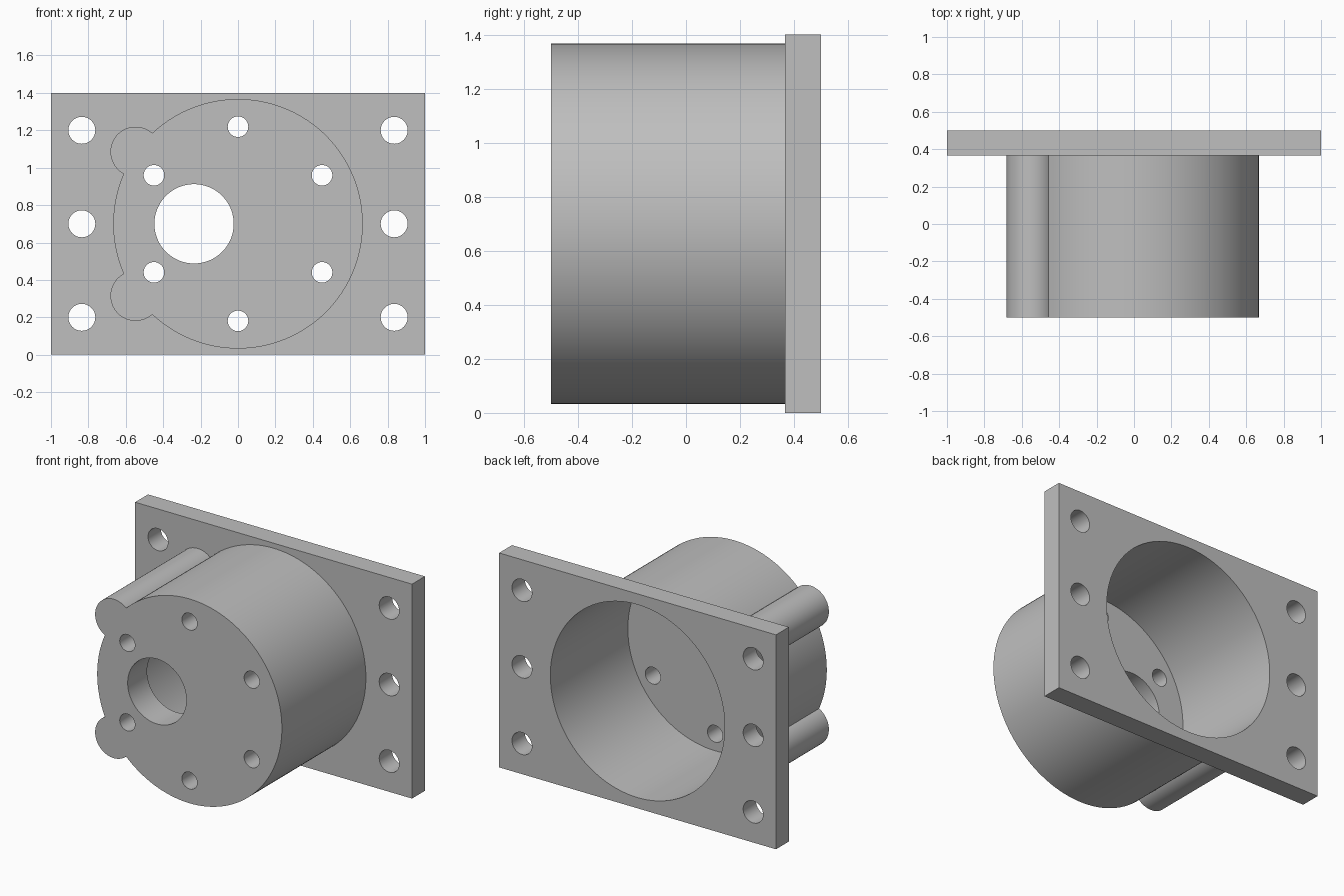
import bpy, math
from mathutils import Vector

cube = bpy.data.objects.get("Cube")
if cube:
    bpy.data.objects.remove(cube, do_unlink=True)

grey = bpy.data.materials.new("plain grey")
grey.use_nodes = True
colour = (0.52, 0.52, 0.52, 1)
grey.diffuse_color = colour
grey.node_tree.nodes["Principled BSDF"].inputs["Base Color"].default_value = colour

MID = 0.7                    # height of the housing axis
FRONT, BACK = -0.5, 0.5
PLATE_FRONT = 0.367
FLOOR = -0.3                 # inner face of the housing's front wall


def rod(name, x, z, radius, y0, y1, sides=64):
    """Cylinder along y."""
    bpy.ops.mesh.primitive_cylinder_add(
        vertices=sides, radius=radius, depth=y1 - y0,
        location=(x, (y0 + y1) / 2, z), rotation=(math.pi / 2, 0, 0))
    ob = bpy.context.object
    ob.name = name
    ob.data.materials.append(grey)
    return ob


def combine(target, tool, operation):
    """Apply a boolean and discard the tool."""
    tool.hide_render = True
    mod = target.modifiers.new(operation.lower(), "BOOLEAN")
    mod.operation = operation
    mod.solver = "EXACT"
    mod.object = tool
    bpy.context.view_layer.objects.active = target
    bpy.ops.object.modifier_apply(modifier=mod.name)
    bpy.data.objects.remove(tool, do_unlink=True)


# Rectangular mounting plate
bpy.ops.mesh.primitive_cube_add(size=1, location=(0, (PLATE_FRONT + BACK) / 2, MID))
housing = bpy.context.object
housing.name = "flanged_housing"
housing.scale = (2, BACK - PLATE_FRONT, 1.4)
bpy.ops.object.transform_apply(location=True, rotation=False, scale=True)
housing.data.materials.append(grey)

# Round body and the two side ribs, sunk into the plate
inside = PLATE_FRONT + 0.06
combine(housing, rod("body", 0, MID, 0.667, FRONT, inside, 160), "UNION")
for side in (-1, 1):
    combine(housing, rod("rib", -0.548, MID + side * 0.385, 0.134, FRONT, inside), "UNION")

# Main bore, open at the back
combine(housing, rod("bore", 0, MID, 0.63, FLOOR, BACK + 0.1, 160), "DIFFERENCE")

# Off-centre shaft opening in the front wall
combine(housing, rod("shaft_hole", -0.235, MID, 0.212, FRONT - 0.1, FLOOR + 0.1, 96), "DIFFERENCE")

# Ring of six screw holes in the front wall
for i in range(6):
    a = math.radians(30 + 60 * i)
    combine(housing, rod("screw_hole", 0.519 * math.cos(a), MID + 0.519 * math.sin(a),
                         0.055, FRONT - 0.1, FLOOR + 0.1, 40), "DIFFERENCE")

# Three mounting holes down each side of the plate
for x in (-0.835, 0.835):
    for dz in (-0.5, 0, 0.5):
        combine(housing, rod("mount_hole", x, MID + dz, 0.072,
                             PLATE_FRONT - 0.1, BACK + 0.1, 48), "DIFFERENCE")

# Smooth curved walls, crisp edges
bpy.ops.object.select_all(action="DESELECT")
housing.select_set(True)
bpy.context.view_layer.objects.active = housing
bpy.ops.object.shade_smooth_by_angle(angle=math.radians(30))
